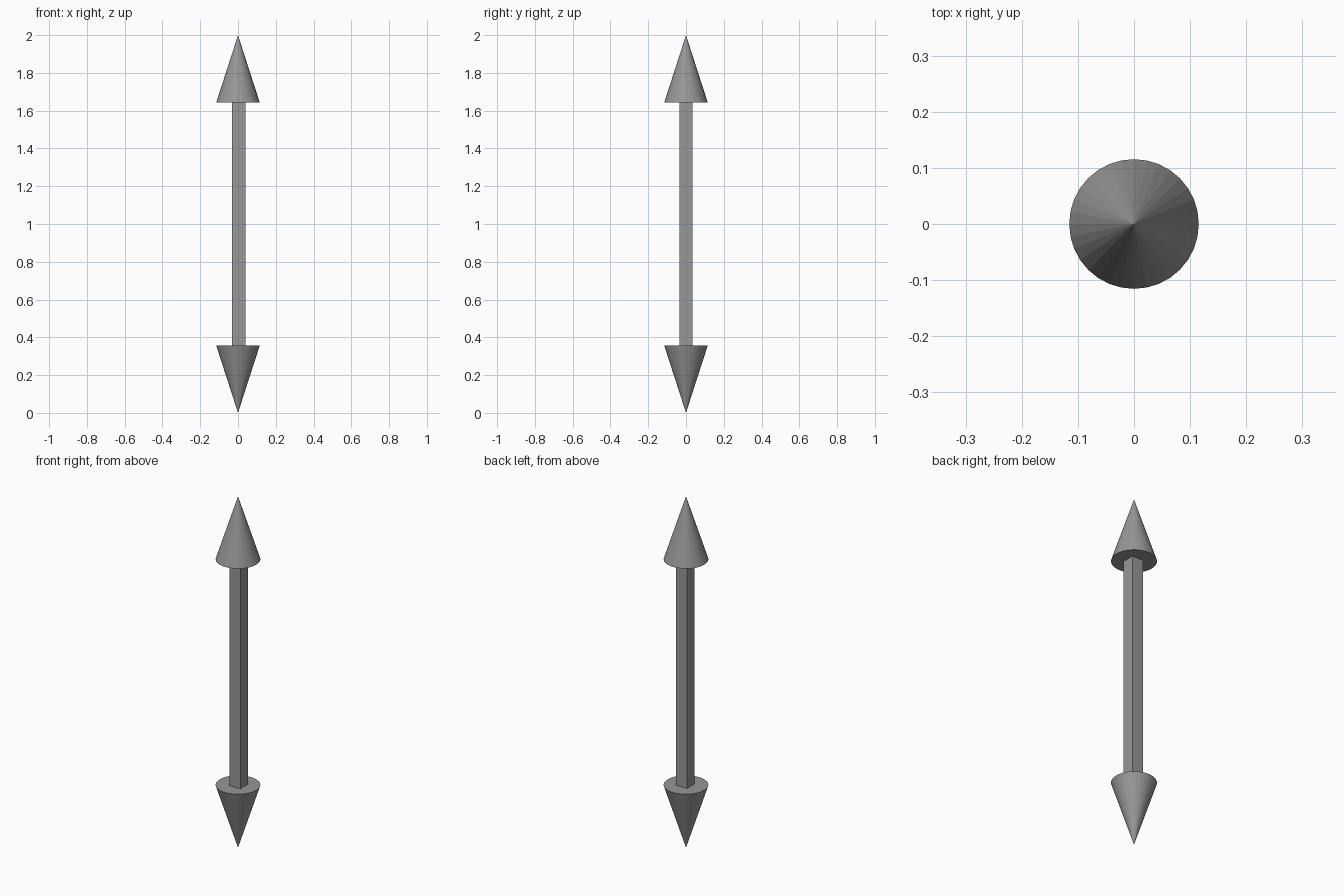
import bpy
from math import pi

if "Cube" in bpy.data.objects:
    bpy.data.objects.remove(bpy.data.objects["Cube"])

HEAD_R, HEAD_H, HEIGHT = 0.1155, 0.358, 2.0
SHAFT_W = 0.069

# Dark grey finish shared by all parts
grey = bpy.data.materials.new("dark_grey")
grey.diffuse_color = (0.31, 0.31, 0.31, 1)
grey.use_nodes = True
grey.node_tree.nodes["Principled BSDF"].inputs["Base Color"].default_value = grey.diffuse_color


def finish(name):
    obj = bpy.context.object
    obj.name = name
    obj.data.materials.append(grey)
    return obj


def arrow_head(name, z, flip):
    # flat-shaded 32-sided cone, closed at its base
    bpy.ops.mesh.primitive_cone_add(vertices=32, radius1=HEAD_R, radius2=0, depth=HEAD_H,
                                    location=(0, 0, z), rotation=(pi if flip else 0, 0, 0))
    finish(name)


# Arrow heads pointing up and down
arrow_head("upper_arrow_head", HEIGHT - HEAD_H / 2, False)
arrow_head("lower_arrow_head", HEAD_H / 2, True)

# Square shaft between the heads
bpy.ops.mesh.primitive_cube_add(size=1, location=(0.004, 0, HEIGHT / 2))
shaft = finish("shaft")
shaft.scale = (SHAFT_W, SHAFT_W, HEIGHT - 2 * HEAD_H)
